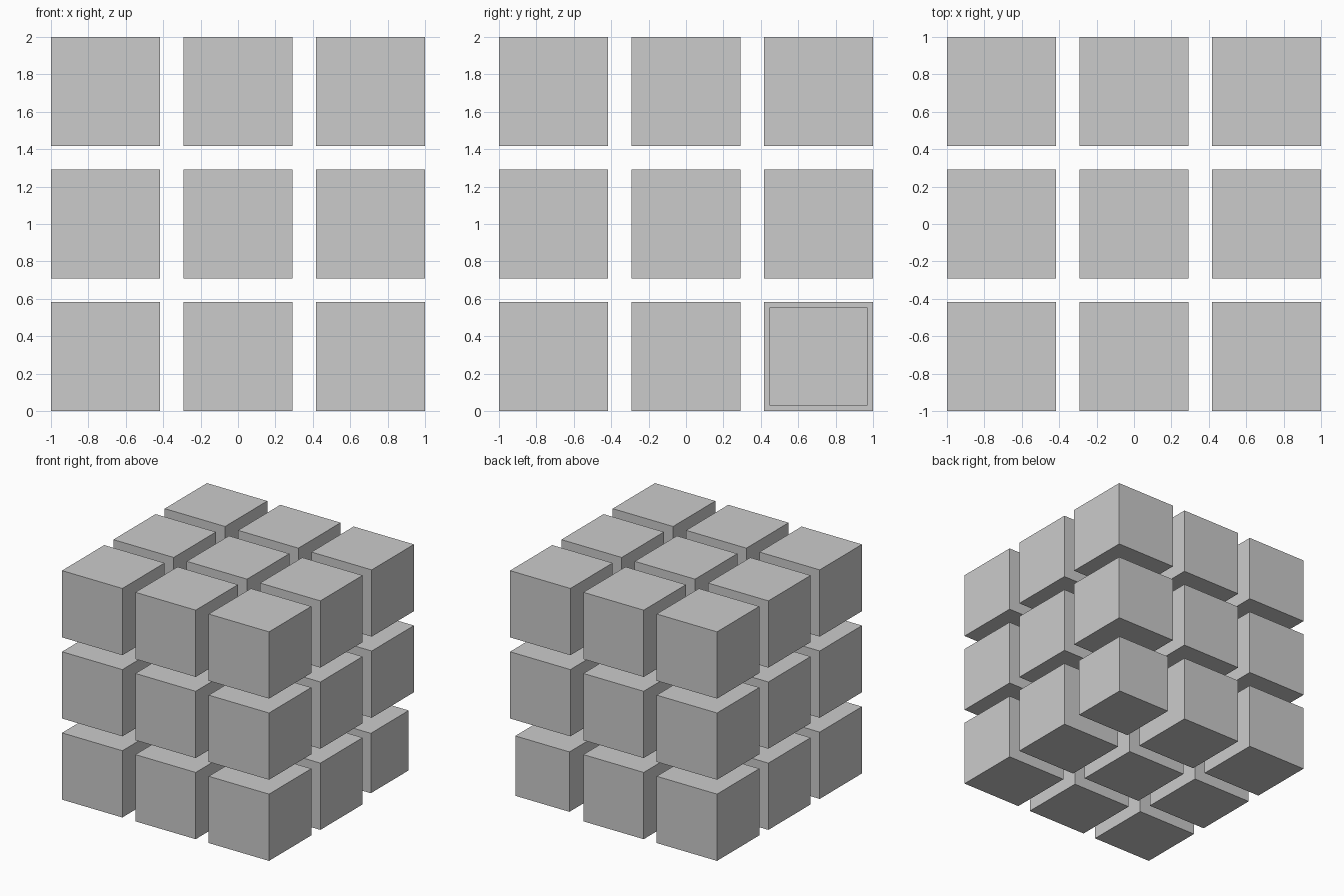
import bpy

if "Cube" in bpy.data.objects:
    bpy.data.objects.remove(bpy.data.objects["Cube"])

SIZE = 0.583              # edge of one block
STEP = (2 - SIZE) / 2     # spacing between block centres
SMALL = 0.523             # edge of the one shrunken corner block


def block(name, size, location):
    bpy.ops.mesh.primitive_cube_add(size=size, location=location)
    bpy.context.object.name = name


# 3 x 3 x 3 grid of separate blocks
for k, level in enumerate(("bottom", "middle", "top")):
    for j, depth in enumerate(("front", "centre", "back")):
        for i, side in enumerate(("left", "mid", "right")):
            # The bottom back right block is slightly smaller
            shrunken = (i, j, k) == (2, 2, 0)
            block(f"block_{level}_{depth}_{side}",
                  SMALL if shrunken else SIZE,
                  ((i - 1) * STEP, (j - 1) * STEP, SIZE / 2 + k * STEP))
